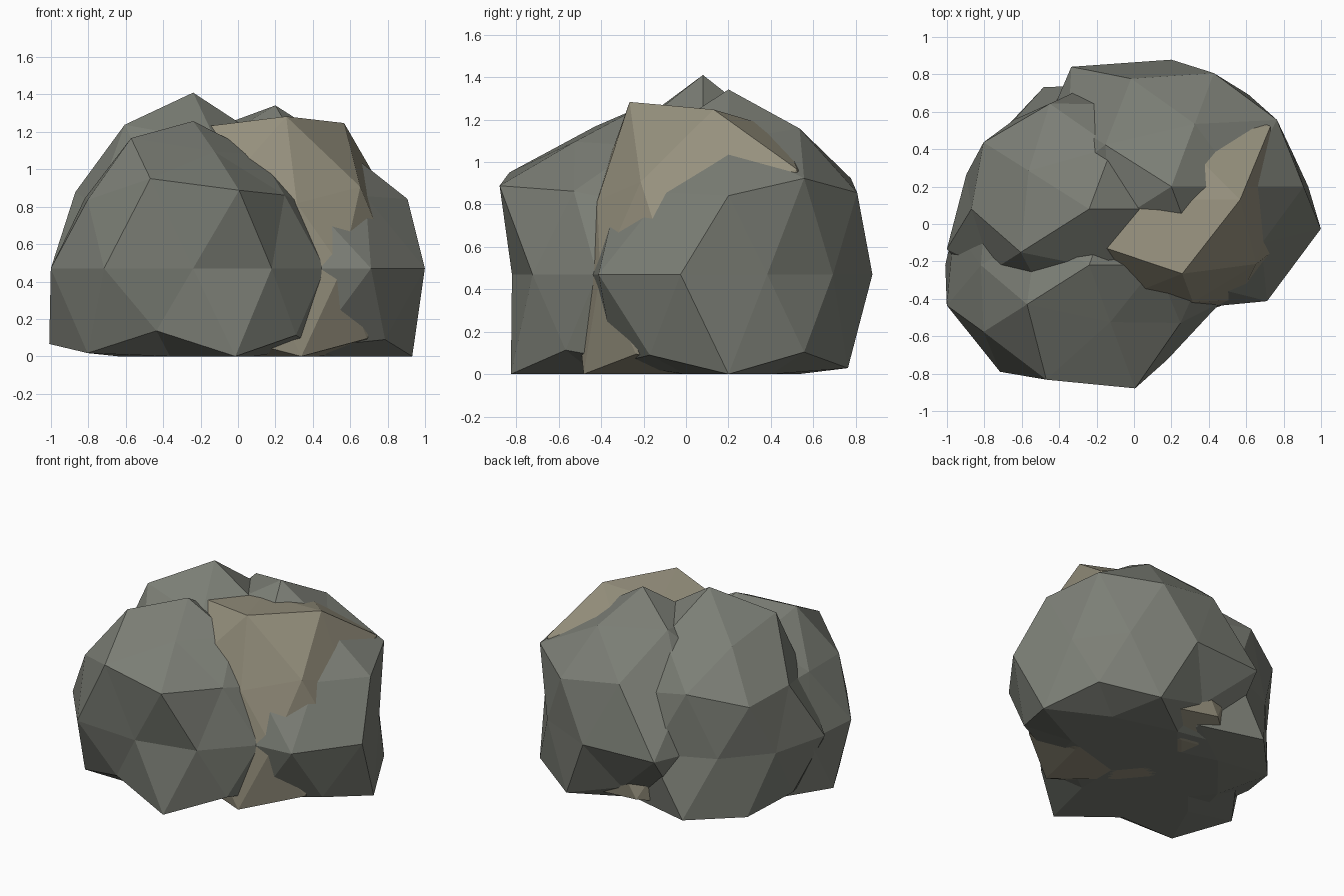
import bpy, bmesh, math

PROPORTION = (1.0, 0.87, 1.05)   # shared stretch of every lump
USUAL = 0.76                     # usual radius where nothing special is given


def material(name, colour):
    mat = bpy.data.materials.new(name)
    mat.diffuse_color = (*colour, 1)
    return mat


def lump(name, centre, mat, pole, top={}, upper={}, equator={}, lower={}):
    """Faceted boulder: an icosphere with radii set per ring and compass angle, flattened on the ground."""
    bm = bmesh.new()
    bmesh.ops.create_icosphere(bm, subdivisions=2, radius=1)
    for v in bm.verts:
        d = v.co.normalized()
        angle = round(math.degrees(math.atan2(d.y, d.x))) % 360
        if d.z > 0.95:
            f = pole
        else:
            ring = (top if d.z > 0.7 else upper if d.z > 0.2 else
                    equator if d.z > -0.2 else lower if d.z > -0.7 else {})
            f = ring.get(angle, USUAL)
        v.co = [c + f * s * a for c, s, a in zip(centre, PROPORTION, d)]
        v.co.z = max(v.co.z, 0)
    me = bpy.data.meshes.new(name)
    bm.to_mesh(me)
    bm.free()
    me.materials.append(mat)
    ob = bpy.data.objects.new(name, me)
    bpy.context.collection.objects.link(ob)
    return ob


stone = material("grey_stone", (0.20, 0.21, 0.18))
earth = material("tan_stone", (0.31, 0.285, 0.21))

# Front boulder
lump("front_boulder", (-0.24, -0.22, 0.47), stone, 0.75,
     top={216: 0.78, 0: 0.68, 288: 0.70, 72: 0.66, 144: 0.66},
     upper={180: 0.68, 216: 0.78, 252: 0.87, 288: 0.89, 324: 0.71, 0: 0.70},
     equator={198: 0.80, 234: 0.81, 270: 0.69, 306: 0.715, 342: 0.74},
     lower={180: 0.86, 216: 0.82, 252: 0.71, 288: 0.86})

# Back left boulder, the tallest
lump("back_left_boulder", (-0.24, 0.08, 0.47), stone, 0.895,
     top={216: 0.86},
     upper={180: 0.74, 144: 0.78, 108: 0.80, 216: 0.72},
     equator={198: 0.80, 162: 0.69, 126: 0.68},
     lower={108: 0.88, 144: 0.78, 180: 0.74})

# Right boulder
lump("right_boulder", (0.2, 0.2, 0.47), stone, 0.83,
     top={0: 0.71, 72: 0.77, 144: 0.83, 288: 0.74},
     upper={0: 0.79, 36: 0.82, 72: 0.82, 108: 0.82, 288: 0.72, 324: 0.70},
     equator={18: 0.68, 54: 0.70, 90: 0.78, 126: 0.91, 306: 0.87, 342: 0.84},
     lower={0: 0.86, 36: 0.78, 72: 0.80, 108: 0.68, 324: 0.81})

# Tan core showing in the gaps
lump("tan_core", (0.11, 0.13, 0.47), earth, 0.73,
     top={288: 0.91, 0: 0.87, 216: 0.84},
     upper={36: 0.90, 0: 0.71, 288: 0.74, 324: 0.79},
     equator={90: 0.70, 126: 0.70, 18: 0.70},
     lower={288: 0.87, 324: 0.80, 108: 0.79})
